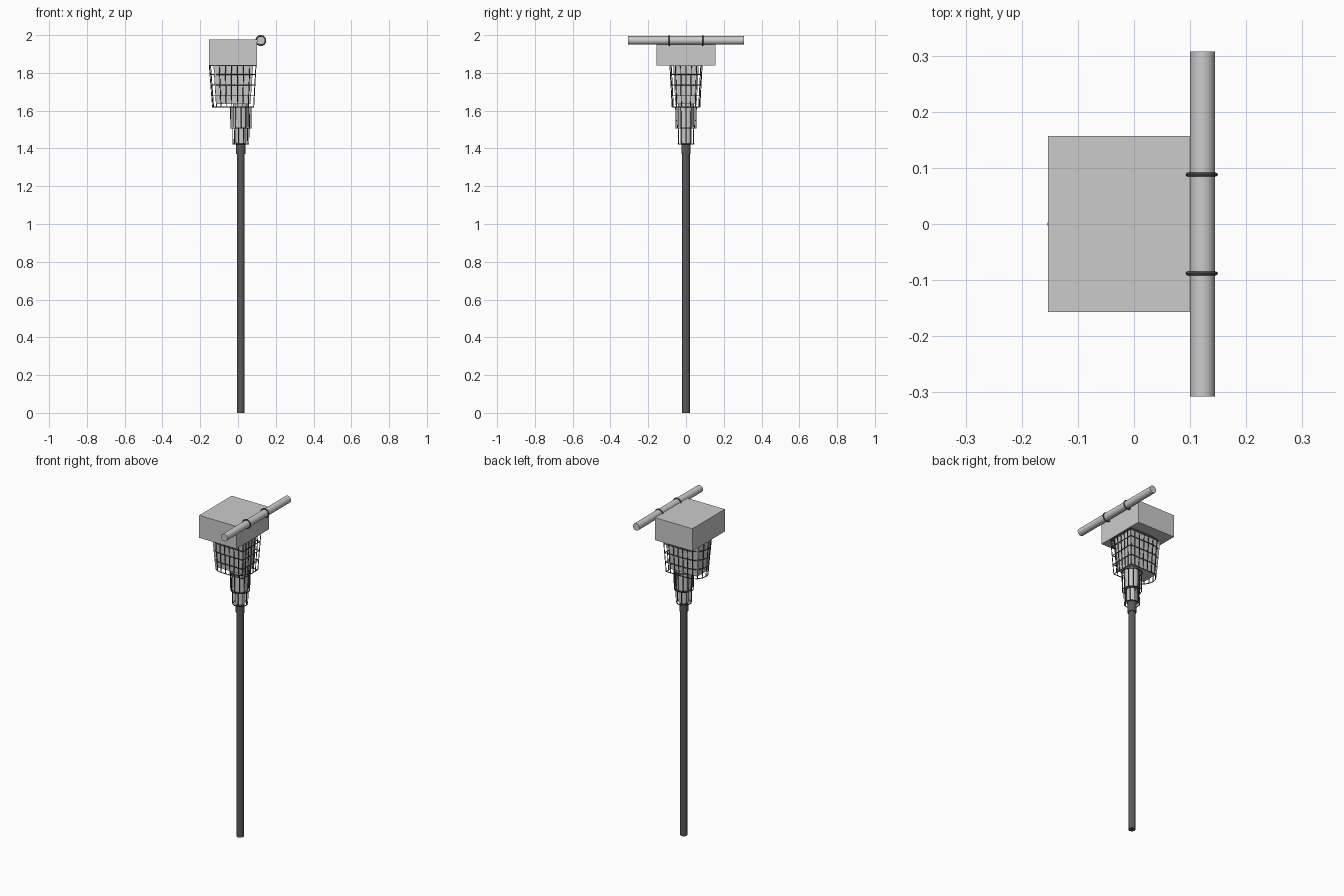
import bpy, bmesh, math
from mathutils import Vector

if "Cube" in bpy.data.objects:
    bpy.data.objects.remove(bpy.data.objects["Cube"])

AX = 0.015   # x position of the pole axis

dark = bpy.data.materials.new("dark_metal")
dark.diffuse_color = (0.1, 0.1, 0.095, 1)
dark.use_nodes = True
dark.node_tree.nodes["Principled BSDF"].inputs["Base Color"].default_value = dark.diffuse_color


def finish(ob, name, mat=None, smooth=False):
    ob.name = name
    if mat:
        ob.data.materials.append(mat)
    if smooth:
        bpy.ops.object.shade_smooth_by_angle(angle=math.radians(40))
    return ob


def cyl(name, r, z0, z1, mat=None, n=24):
    bpy.ops.mesh.primitive_cylinder_add(vertices=n, radius=r, depth=z1 - z0,
                                        location=(AX, 0, (z0 + z1) / 2))
    return finish(bpy.context.object, name, mat, True)


def frustum_box(name, bottom, top, mat=None):
    # each end: x0, x1, half width, z
    bm = bmesh.new()
    rings = []
    for x0, x1, w, z in (bottom, top):
        rings.append([bm.verts.new(p) for p in
                      ((x0, -w, z), (x1, -w, z), (x1, w, z), (x0, w, z))])
    a, b = rings
    bm.faces.new(a[::-1])
    bm.faces.new(b)
    for i in range(4):
        j = (i + 1) % 4
        bm.faces.new((a[i], a[j], b[j], b[i]))
    me = bpy.data.meshes.new(name)
    bm.to_mesh(me)
    bm.free()
    ob = bpy.data.objects.new(name, me)
    bpy.context.collection.objects.link(ob)
    return finish(ob, name, mat)


def wires(name, paths, r=0.0025):
    # paths: list of (points, closed)
    cu = bpy.data.curves.new(name, 'CURVE')
    cu.dimensions = '3D'
    cu.bevel_depth = r
    cu.bevel_resolution = 1
    cu.use_fill_caps = True
    for pts, closed in paths:
        s = cu.splines.new('POLY')
        s.points.add(len(pts) - 1)
        for p, co in zip(s.points, pts):
            p.co = (*co, 1)
        s.use_cyclic_u = closed
    ob = bpy.data.objects.new(name, cu)
    bpy.context.collection.objects.link(ob)
    ob.data.materials.append(dark)
    return ob


def u_outline(x0, x1, w, z):
    # flat on +x, half round on -x
    cx = x0 + w
    pts = [(x1, -w + 2 * w * i / 6, z) for i in range(6)]
    pts += [(x1 + (cx - x1) * i / 5, w, z) for i in range(5)]
    pts += [(cx - w * math.sin(math.pi * i / 8), w * math.cos(math.pi * i / 8), z)
            for i in range(8)]
    pts += [(cx + (x1 - cx) * i / 5, -w, z) for i in range(5)]
    return [Vector(p) for p in pts]


def round_outline(r, z, n):
    return [Vector((AX + r * math.cos(2 * math.pi * i / n),
                    r * math.sin(2 * math.pi * i / n), z)) for i in range(n)]


def cage(name, bottom, top, levels, step=1):
    paths = [([a.lerp(b, t) for a, b in zip(bottom, top)], True) for t in levels]
    paths += [([a, b], False) for a, b in list(zip(bottom, top))[::step]]
    return wires(name, paths)


# pole and collar
cyl("pole", 0.02, 0, 1.40, dark)
cyl("pole_collar", 0.025, 1.37, 1.44, dark)

# stepped core inside the cages
cyl("lower_core", 0.03, 1.43, 1.52)
cyl("middle_core", 0.042, 1.51, 1.64)
frustum_box("upper_core", (-0.115, 0.066, 0.056, 1.635), (-0.13, 0.08, 0.068, 1.845))

# wire cages
cage("upper_cage", u_outline(-0.135, 0.083, 0.073, 1.62),
     u_outline(-0.152, 0.095, 0.085, 1.84), (0, 0.27, 0.53, 0.78, 0.99))
cage("middle_cage", round_outline(0.053, 1.507, 24), round_outline(0.055, 1.62, 24),
     (0, 1), 2)
cage("lower_cage", round_outline(0.042, 1.424, 20), round_outline(0.043, 1.507, 20),
     (0, 1), 2)

# head box
frustum_box("head_box", (-0.153, 0.1, 0.157, 1.84), (-0.153, 0.1, 0.157, 1.977))

# cross handle tube and clamp rings
bpy.ops.mesh.primitive_cylinder_add(vertices=32, radius=0.022, depth=0.615,
                                    location=(0.122, 0, 1.972),
                                    rotation=(math.pi / 2, 0, 0))
finish(bpy.context.object, "cross_handle", None, True)
for side in (-1, 1):
    bpy.ops.mesh.primitive_torus_add(major_radius=0.0255, minor_radius=0.0035,
                                     major_segments=32, minor_segments=8,
                                     location=(0.1205, side * 0.088, 1.971),
                                     rotation=(math.pi / 2, 0, 0))
    finish(bpy.context.object, "clamp_ring", dark, True)
